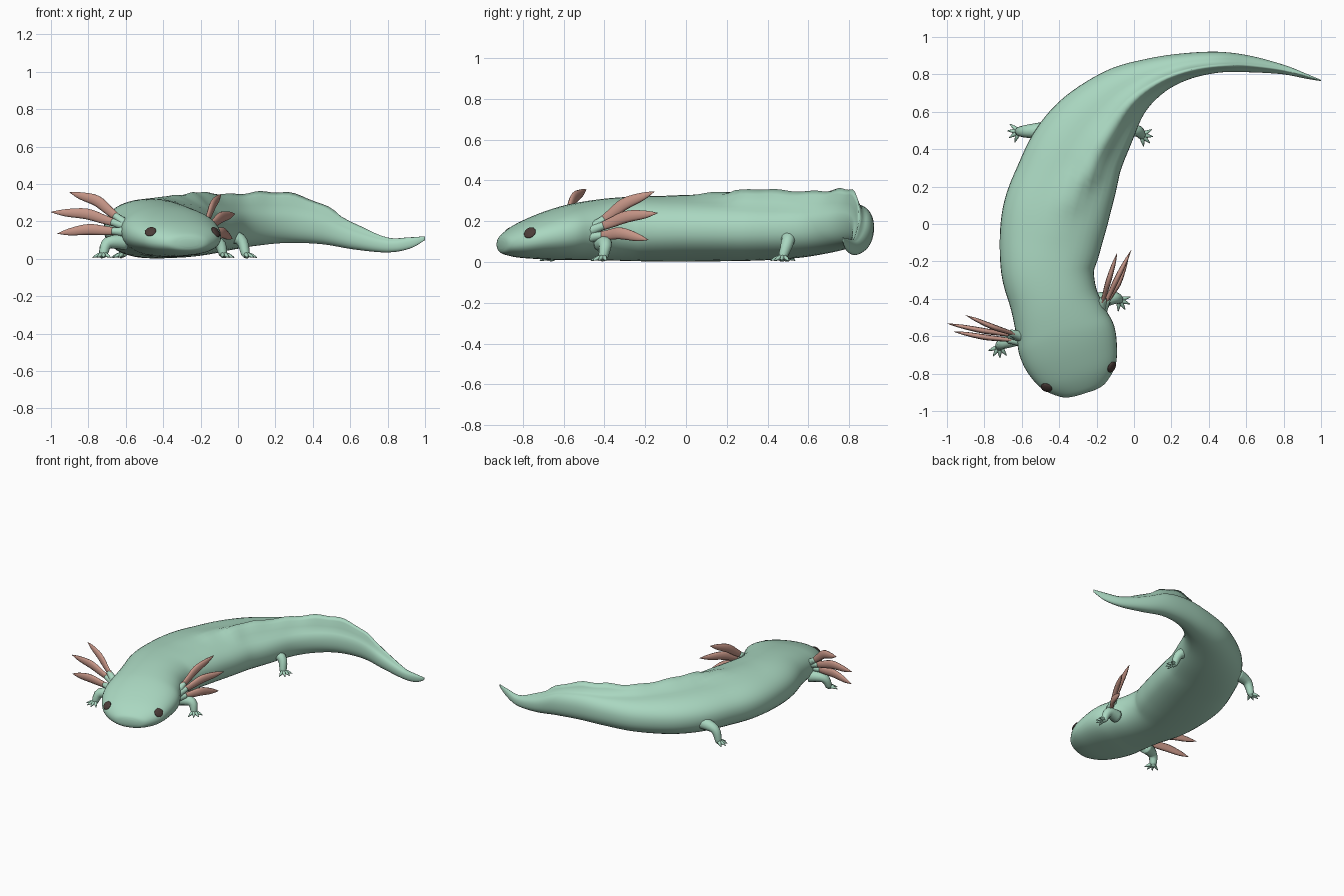
import bpy, bmesh, math
from mathutils import Vector

cube = bpy.data.objects.get("Cube")
if cube:
    bpy.data.objects.remove(cube)


def material(name, rgb):
    m = bpy.data.materials.new(name)
    m.use_nodes = True
    m.diffuse_color = (*rgb, 1)
    m.node_tree.nodes["Principled BSDF"].inputs["Base Color"].default_value = (*rgb, 1)
    return m


GREEN = material("mint skin", (0.40, 0.68, 0.53))
PINK = material("gill pink", (0.56, 0.30, 0.24))
DARK = material("eye brown", (0.07, 0.045, 0.04))


def spline(rows, steps):
    """Catmull-Rom resampling of equal-length tuples."""
    rows = [Vector(r) for r in rows]
    out = []
    for i in range(len(rows) - 1):
        a, b, c = rows[max(i - 1, 0)], rows[i], rows[i + 1]
        d = rows[min(i + 2, len(rows) - 1)]
        for k in range(steps):
            t = k / steps
            out.append(0.5 * (2 * b + (c - a) * t + (2 * a - 5 * b + 4 * c - d) * t * t
                              + (3 * b - a - 3 * c + d) * t ** 3))
    return out + [rows[-1]]


def loft(name, rings, mat):
    """Skin a list of closed rings and cap both ends."""
    bm = bmesh.new()
    loops = [[bm.verts.new(p) for p in ring] for ring in rings]
    n = len(loops[0])
    for r, s in zip(loops, loops[1:]):
        for j in range(n):
            bm.faces.new((r[j], r[(j + 1) % n], s[(j + 1) % n], s[j]))
    bm.faces.new(loops[0])
    bm.faces.new(loops[-1])
    bmesh.ops.recalc_face_normals(bm, faces=bm.faces)
    for f in bm.faces:
        f.smooth = True
    me = bpy.data.meshes.new(name)
    bm.to_mesh(me)
    bm.free()
    me.materials.append(mat)
    ob = bpy.data.objects.new(name, me)
    bpy.context.collection.objects.link(ob)
    return ob


def tube(name, points, mat, thin=1.0, steps=4, sides=10):
    """Tapered tube; points are (x, y, z, radius), thin flattens it sideways."""
    pts = spline(points, steps)
    rings = []
    for i, p in enumerate(pts):
        q, o = pts[min(i + 1, len(pts) - 1)], pts[max(i - 1, 0)]
        d = (q - o).to_3d().normalized()
        side = d.cross(Vector((0, 0, 1)))
        side = side.normalized() if side.length > 0.01 else Vector((1, 0, 0))
        up = side.cross(d)
        r = max(p[3], 0.001)
        rings.append([p.to_3d() + side * r * thin * math.cos(a) + up * r * math.sin(a)
                      for a in (math.tau * j / sides for j in range(sides))])
    return loft(name, rings, mat)


# Body stations: x, y, half width, bottom, top, fin height
stations = [
    (-.262, -.905, .05, .065, .105, 0),
    (-.27, -.89, .12, .04, .135, 0),
    (-.295, -.82, .205, .022, .185, 0),
    (-.33, -.72, .25, .014, .232, 0),
    (-.36, -.62, .265, .01, .268, 0),
    (-.39, -.53, .25, .01, .29, 0),
    (-.43, -.40, .235, .008, .31, 0),
    (-.46, -.25, .25, .004, .32, 0),
    (-.448, -.10, .272, .002, .32, .004),
    (-.42, .05, .283, .002, .32, .012),
    (-.372, .2, .275, .004, .315, .03),
    (-.305, .38, .255, .008, .308, .055),
    (-.2, .54, .222, .02, .30, .055),
    (-.06, .69, .16, .045, .29, .06),
    (.1, .785, .105, .07, .285, .075),
    (.265, .84, .073, .085, .28, .075),
    (.45, .865, .056, .078, .245, .05),
    (.62, .855, .044, .05, .165, .025),
    (.8, .825, .025, .034, .105, .01),
    (.92, .79, .013, .055, .11, .005),
    (1.0, .767, .003, .1, .12, 0),
]
SIDES = 40
path = spline(stations, 5)
rings = []
for i, p in enumerate(path):
    q, o = path[min(i + 1, len(path) - 1)], path[max(i - 1, 0)]
    t = Vector((q[0] - o[0], q[1] - o[1], 0)).normalized()
    # The head keeps a straight heading
    head = Vector((-.3, .95, 0)).normalized()
    blend = min(max((p[1] + .62) / .25, 0), 1) if p[0] < -.1 else 1
    t = head.lerp(t, blend).normalized()
    side = Vector((t.y, -t.x, 0))
    mid, half = (p[3] + p[4]) / 2, (p[4] - p[3]) / 2
    fin = max(p[5], 0) * (1 + .07 * math.sin(i * 1.1))
    lean = .35 * min(fin / .05, 1)
    ring = []
    for j in range(SIDES):
        a = math.tau * j / SIDES
        c, s = math.cos(a), math.sin(a)
        u = math.copysign(abs(c) ** .9, c)
        v = math.copysign(abs(s) ** .9, s)
        crest = max(0, 1 - abs(a - math.pi / 2 + lean) / .42) ** 1.3
        ring.append(Vector((p[0], p[1], mid + half * v + fin * crest * 1.15))
                    + side * max(p[2], .002) * u)
    rings.append(ring)
body = loft("body", rings, GREEN)

# Eyes: thin domes seated on the head surface
for label, spot in (("right", (-.47, -.88, .15)), ("left", (-.11, -.77, .15))):
    _, loc, nor, _ = body.closest_point_on_mesh(Vector(spot))
    bpy.ops.mesh.primitive_uv_sphere_add(segments=20, ring_count=12, radius=1, location=loc)
    eye = bpy.context.object
    eye.name = label + "_eye"
    eye.scale = (.031, .031, .011)
    eye.rotation_euler = nor.to_track_quat('Z', 'Y').to_euler()
    eye.data.materials.append(DARK)
    bpy.ops.object.shade_smooth()

# Gills: base, middle and tip of three feathery blades on each side
gills = {
    "left": [((-.175, -.44, .18), (-.135, -.30, .285), (-.09, -.155, .345)),
             ((-.165, -.45, .16), (-.09, -.29, .222), (-.015, -.14, .24)),
             ((-.165, -.45, .125), (-.085, -.32, .14), (-.03, -.185, .108))],
    "right": [((-.62, -.595, .20), (-.755, -.55, .31), (-.9, -.488, .355)),
              ((-.62, -.60, .18), (-.81, -.57, .24), (-1.0, -.532, .25)),
              ((-.62, -.625, .145), (-.80, -.605, .157), (-.965, -.575, .135))],
}
for label, blades in gills.items():
    for k, (a, b, c) in enumerate(blades):
        a, b, c = Vector(a), Vector(b), Vector(c)
        tube(f"{label}_gill_{k + 1}", [(*a, .017), (*a.lerp(b, .5), .025), (*b, .030),
                                       (*b.lerp(c, .6), .02), (*c, .001)], PINK, thin=.5)
        inner = a + (a - b) * .25
        tube(f"{label}_gill_stalk_{k + 1}", [(*inner, .034), (*a, .026),
                                             (*a.lerp(b, .3), .018)], GREEN)

# Legs: hip, knee, ankle and the heading of the toes in degrees
legs = {
    "front_left": ((-.19, -.41, .09), (-.105, -.395, .085), (-.08, -.405, .025), -40),
    "front_right": ((-.60, -.60, .09), (-.695, -.635, .085), (-.72, -.655, .025), -105),
    "hind_left": ((-.10, .50, .13), (.01, .50, .105), (.04, .475, .025), -25),
    "hind_right": ((-.49, .50, .13), (-.585, .495, .105), (-.615, .495, .025), 195),
}
for label, (hip, knee, ankle, heading) in legs.items():
    tube(label + "_leg", [(*hip, .045), (*knee, .033), (*ankle, .023),
                          (ankle[0], ankle[1], .006, .012)], GREEN)
    for k in range(4):
        ang = math.radians(heading + (k - 1.5) * 36)
        d = Vector((math.cos(ang), math.sin(ang), 0))
        base = Vector(ankle)
        mid = base + d * .03 - Vector((0, 0, .006))
        tip = base + d * .062 - Vector((0, 0, .018))
        tube(f"{label}_toe_{k + 1}", [(*base, .013), (*mid, .011), (*tip, .002)],
             GREEN, steps=3, sides=8)
